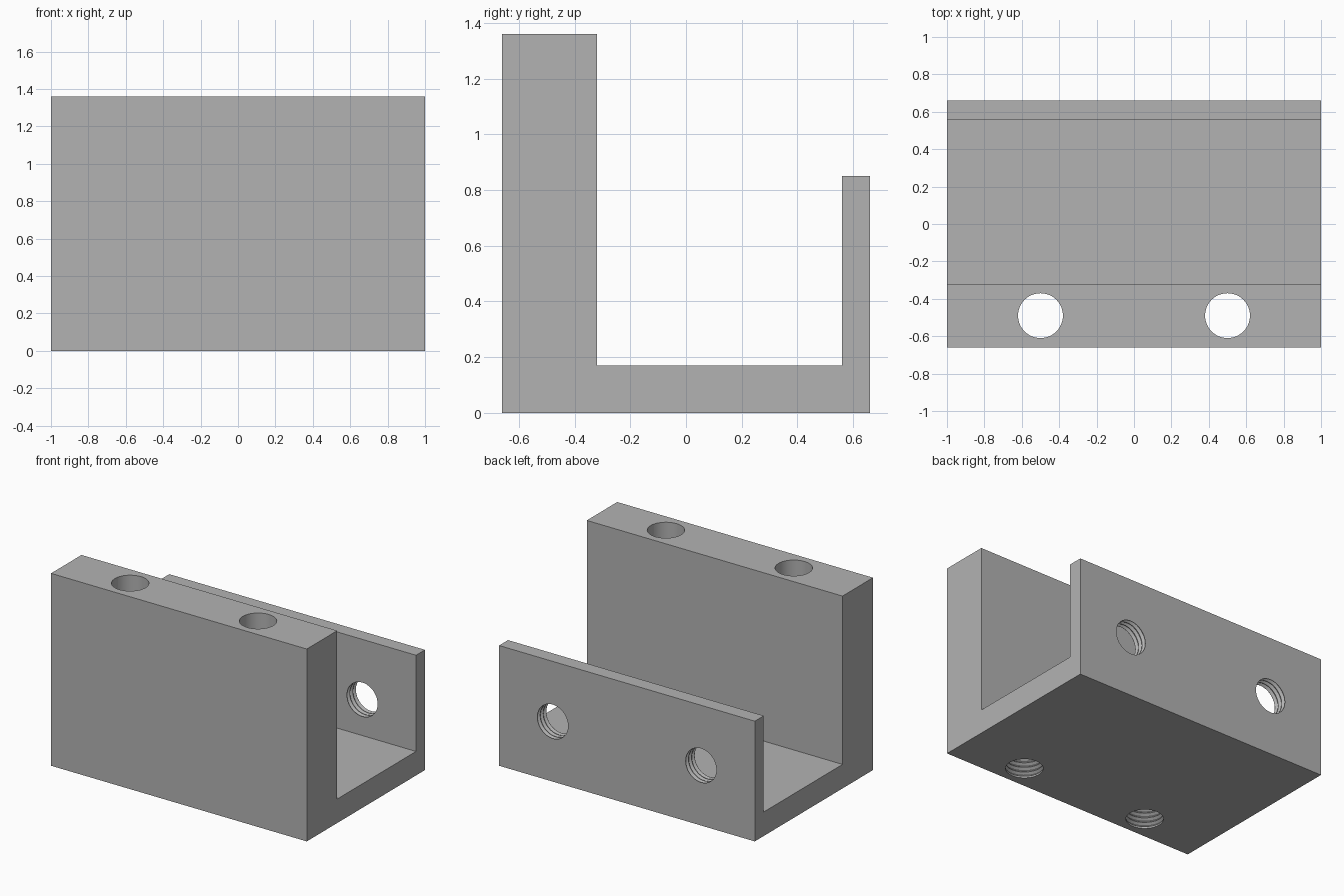
import bpy, bmesh, math
from mathutils import Matrix, Vector

default = bpy.data.objects.get("Cube")
if default:
    bpy.data.objects.remove(default, do_unlink=True)

grey = bpy.data.materials.new("light_grey")
grey.use_nodes = True
colour = (0.45, 0.45, 0.45, 1)
grey.diffuse_color = colour
grey.node_tree.nodes["Principled BSDF"].inputs["Base Color"].default_value = colour

BORE, GROOVE, PITCH, SIDES = 0.12, 0.137, 0.034, 48


def add_object(name, bm):
    bmesh.ops.recalc_face_normals(bm, faces=bm.faces)
    mesh = bpy.data.meshes.new(name)
    bm.to_mesh(mesh)
    bm.free()
    mesh.materials.append(grey)
    obj = bpy.data.objects.new(name, mesh)
    bpy.context.collection.objects.link(obj)
    return obj


def threaded_cutter(name, length, first, turns, place):
    """Solid of revolution along z with V grooves, starting at height first."""
    profile = [(BORE, -0.05)]
    for i in range(turns):
        z = first + i * PITCH
        profile += [(BORE, z), (GROOVE, z + PITCH * 0.4),
                    (GROOVE, z + PITCH * 0.5), (BORE, z + PITCH * 0.9)]
    profile.append((BORE, length + 0.05))
    bm = bmesh.new()
    rings = []
    for r, z in profile:
        angles = [2 * math.pi * k / SIDES for k in range(SIDES)]
        rings.append([bm.verts.new((r * math.cos(a), r * math.sin(a), z)) for a in angles])
    for low, high in zip(rings, rings[1:]):
        for k in range(SIDES):
            n = (k + 1) % SIDES
            bm.faces.new((low[k], low[n], high[n], high[k]))
    bm.faces.new(rings[0])
    bm.faces.new(rings[-1])
    bm.transform(place)
    cutter = add_object(name, bm)
    cutter.hide_render = True
    return cutter


# Bracket body: thick front wall, floor and thin back plate in one profile
outline = [(-0.66, 0), (0.66, 0), (0.66, 0.85), (0.56, 0.85),
           (0.56, 0.17), (-0.32, 0.17), (-0.32, 1.36), (-0.66, 1.36)]
bm = bmesh.new()
end = bm.faces.new([bm.verts.new((-1, y, z)) for y, z in outline])
sweep = bmesh.ops.extrude_face_region(bm, geom=[end])
bmesh.ops.translate(bm, vec=Vector((2, 0, 0)),
                    verts=[v for v in sweep["geom"] if isinstance(v, bmesh.types.BMVert)])
bracket = add_object("bracket", bm)

# Holes: vertical through the front wall, horizontal through the back plate
cutters = []
for side in (-1, 1):
    upright = Matrix.Translation((side * 0.5, -0.49, 0))
    across = Matrix.Translation((side * 0.58, 0.56, 0.425)) @ Matrix.Rotation(-math.pi / 2, 4, 'X')
    cutters.append(threaded_cutter("wall_hole_cutter", 1.36, 0.012, 12, upright))
    cutters.append(threaded_cutter("plate_hole_cutter", 0.1, 0.001, 3, across))

bpy.ops.object.select_all(action='DESELECT')
bpy.context.view_layer.objects.active = bracket
bracket.select_set(True)
for cutter in cutters:
    mod = bracket.modifiers.new("hole", 'BOOLEAN')
    mod.operation = 'DIFFERENCE'
    mod.solver = 'EXACT'
    mod.object = cutter
    bpy.ops.object.modifier_apply(modifier=mod.name)
    bpy.data.objects.remove(cutter, do_unlink=True)

bpy.ops.object.shade_smooth_by_angle(angle=math.radians(25))
